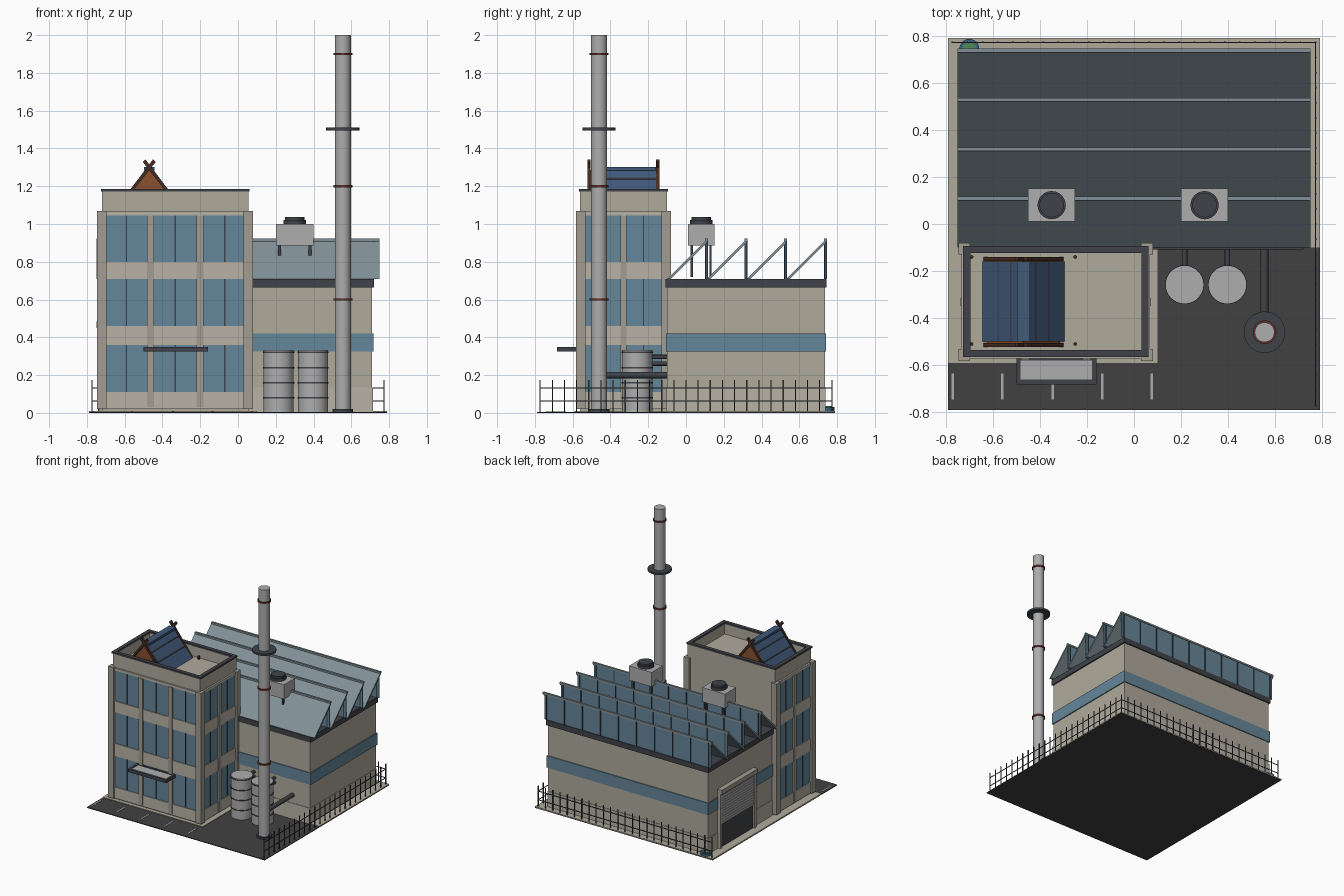
import bpy, bmesh, math
from mathutils import Vector

if "Cube" in bpy.data.objects:
    bpy.data.objects.remove(bpy.data.objects["Cube"])


def mat(name, r, g, b):
    m = bpy.data.materials.new(name)
    m.diffuse_color = (r, g, b, 1)
    m.use_nodes = True
    m.node_tree.nodes["Principled BSDF"].inputs["Base Color"].default_value = m.diffuse_color
    return m


WALL = mat("wall_tan", .43, .40, .33)
TRIM = mat("trim_tan", .48, .45, .38)
COL = mat("column_grey", .36, .34, .29)
GLASS = mat("window_blue", .13, .24, .32)
DARK = mat("dark_metal", .05, .055, .065)
ASPH = mat("asphalt", .055, .053, .055)
PANEL = mat("roof_panel", .22, .28, .31)
NAVY = mat("navy_tile", .05, .10, .19)
WOOD = mat("dark_wood", .06, .025, .015)
RUST = mat("gable_orange", .25, .08, .03)
RED = mat("red_band", .13, .03, .025)
METAL = mat("light_metal", .42, .42, .42)
GREEN = mat("green", .08, .25, .10)
TEAL = mat("teal", .04, .12, .20)


def finish(name, bm, m, smooth=False):
    bmesh.ops.recalc_face_normals(bm, faces=bm.faces)
    me = bpy.data.meshes.new(name)
    bm.to_mesh(me)
    bm.free()
    me.materials.append(m)
    ob = bpy.data.objects.new(name, me)
    bpy.context.collection.objects.link(ob)
    if smooth:
        bpy.context.view_layer.objects.active = ob
        ob.select_set(True)
        bpy.ops.object.shade_smooth_by_angle()
        ob.select_set(False)
    return ob


def boxes(name, m, items):
    """One object from boxes given as (x0, x1, y0, y1, z0, z1)."""
    bm = bmesh.new()
    for x0, x1, y0, y1, z0, z1 in items:
        for v in bmesh.ops.create_cube(bm, size=1)["verts"]:
            v.co = Vector(((x0 + x1) / 2 + v.co.x * (x1 - x0), (y0 + y1) / 2 + v.co.y * (y1 - y0),
                           (z0 + z1) / 2 + v.co.z * (z1 - z0)))
    return finish(name, bm, m)


def rods(name, m, items, n=24):
    """One object from cylinders given as (start, end, radius)."""
    bm = bmesh.new()
    for a, b, r in items:
        a, b = Vector(a), Vector(b)
        mw = Vector((0, 0, 1)).rotation_difference(b - a).to_matrix().to_4x4()
        mw.translation = (a + b) / 2
        bmesh.ops.create_cone(bm, cap_ends=True, segments=n, radius1=r, radius2=r,
                              depth=(b - a).length, matrix=mw)
    return finish(name, bm, m, True)


def prism(name, m, profiles, axis, a, b):
    """Extrude profiles of (u, z) points along axis x or y from a to b."""
    bm = bmesh.new()
    for pts in profiles:
        vs = [bm.verts.new((a, u, z) if axis == "x" else (u, a, z)) for u, z in pts]
        ret = bmesh.ops.extrude_face_region(bm, geom=[bm.faces.new(vs)])
        d = Vector((b - a, 0, 0) if axis == "x" else (0, b - a, 0))
        bmesh.ops.translate(bm, vec=d, verts=[g for g in ret["geom"] if isinstance(g, bmesh.types.BMVert)])
    return finish(name, bm, m)


# ground
boxes("asphalt_ground", ASPH, [(-.79, .79, -.79, .79, 0, .006)])
boxes("pavement", WALL, [(-.79, .1, -.59, .79, .002, .011), (.1, .79, -.1, .79, .002, .011)])
boxes("parking_lines", METAL, [(x - .005, x + .005, -.745, -.635, .004, .008)
                               for x in (-.77, -.56, -.345, -.135, .075)])

# office tower
X0, X1, Y0, Y1 = -.72, .055, -.56, -.1
boxes("tower_body", WALL, [(X0, X1, Y0, Y1, .008, 1.09)])
t = .025
ring = lambda g, w, z0, z1: [(X0 - g, X1 + g, Y0 - g, Y0 + w, z0, z1), (X0 - g, X1 + g, Y1 - w, Y1 + g, z0, z1),
                             (X0 - g, X0 + w, Y0 + w, Y1 - w, z0, z1), (X1 - w, X1 + g, Y0 + w, Y1 - w, z0, z1)]
boxes("tower_parapet", WALL, ring(0, .02, 1.05, 1.172))
boxes("parapet_coping", DARK, ring(.006, .024, 1.172, 1.186))
boxes("corner_pillars", COL, [(x - t, x + t, y - t, y + t, .02, 1.07)
                              for x in (-.722, .055) for y in (-.557, -.105)])
floors = [(.11, .36), (.46, .71), (.80, 1.045)]
boxes("tower_windows", GLASS,
      [(-.70, .035, Y0 - .006, Y0 + .01, a, b) for a, b in floors] +
      [(x - .008, x + .008, -.535, -.13, a, b) for x in (X0, X1) for a, b in floors])
bands = [(.02, .11), (.36, .46), (.71, .80), (1.045, 1.065)]
boxes("tower_spandrels", TRIM,
      [(-.70, .035, Y0 - .012, Y0 + .01, a, b) for a, b in bands] +
      [(x - .013, x + .013, -.535, -.13, a, b) for x in (X0, X1) for a, b in bands])
boxes("facade_columns", COL,
      [(x - .018, x + .018, Y0 - .018, Y0 + .01, .03, 1.045) for x in (-.463, -.201)] +
      [(x - .018, x + .018, -.348, -.314, .03, 1.045) for x in (X0, X1)])
boxes("window_mullions", DARK,
      [(x - .003, x + .003, Y0 - .009, Y0, a, b) for x in (-.59, -.332, -.07) for a, b in floors] +
      [(x - .011, x + .011, y - .003, y + .003, a, b)
       for x in (X0, X1) for y in (-.44, -.225) for a, b in floors])
boxes("entrance_canopy", METAL, [(-.485, -.175, -.665, -.565, .328, .346)])
boxes("canopy_frame", DARK, [(-.5, -.16, -.682, -.662, .325, .35), (-.5, -.16, -.58, -.565, .325, .35),
                             (-.5, -.482, -.662, -.58, .325, .35), (-.178, -.16, -.662, -.58, .325, .35)])

# rooftop gable with crossed finials
cx = -.47
prism("gable_walls", RUST, [[(cx - .155, 1.09), (cx + .155, 1.09), (cx, 1.285)]], "y", -.505, -.155)
prism("gable_roof", NAVY, [[(cx, 1.302), (cx + s * .175, 1.092), (cx + s * .158, 1.09), (cx, 1.28)]
                           for s in (-1, 1)], "y", -.50, -.16)
prism("gable_seams", DARK, [[(cx + s * u, 1.305 - 1.2 * u), (cx + s * (u + .006), 1.305 - 1.2 * (u + .006)),
                             (cx + s * (u + .006), 1.29 - 1.2 * u), (cx + s * u, 1.29 - 1.2 * u)]
                            for s in (-1, 1) for u in (.05, .105)], "y", -.50, -.16)
for i, y in enumerate((-.522, -.158)):
    prism(f"crossed_rafters_{i}", WOOD,
          [[(cx - s * .172, 1.088), (cx - s * .158, 1.085), (cx + s * .034, 1.328), (cx + s * .02, 1.342)]
           for s in (-1, 1)], "y", y, y + .017)
boxes("ridge_beam", NAVY, [(cx - .028, cx + .028, -.50, -.16, 1.284, 1.302)])
rods("gable_stubs", WOOD, [((cx + dx, y, 1.085), (cx + dx, y, 1.115), .008)
                           for dx in (-.22, .22) for y in (-.51, -.14)], 8)

# factory hall
boxes("hall_walls", WALL, [(-.71, .71, -.1, .735, .008, .67)])
boxes("hall_plinth", TRIM, [(-.714, .714, -.104, .739, .008, .135)])
boxes("hall_window_band", GLASS, [(-.716, .718, -.106, .742, .325, .42)])
boxes("hall_eaves", DARK, [(-.72, .72, -.108, .745, .665, .708)])

# sawtooth roof: sloping panels, upright glazing
P = .21
starts = [-.1 + P * i for i in range(4)]
prism("sawtooth_panels", PANEL, [[(y, .708), (y + P, .918), (y + P, .90), (y + .018, .708)] for y in starts],
      "x", -.75, .75)
boxes("sawtooth_glass", GLASS, [(-.74, .74, y + P - .008, y + P, .708, .912) for y in starts])
boxes("sawtooth_mullions", DARK, [(x - .004, x + .004, y + P - .01, y + P + .006, .708, .91)
                                  for y in starts for x in [-.72 + .16 * i for i in range(10)]])
boxes("ridge_caps", PANEL, [(-.75, .75, y + P - .01, y + P + .006, .908, .922) for y in starts])

# roller door on the left wall
boxes("door_opening", DARK, [(-.722, -.70, .18, .59, .01, .45)])
boxes("door_frame", WALL, [(-.735, -.70, .155, .18, .01, .45), (-.735, -.70, .59, .615, .01, .45)])
boxes("door_roll_box", COL, [(-.75, -.70, .155, .615, .45, .485)])
boxes("door_shutter_slats", METAL, [(-.732, -.715, .18, .59, z, z + .018)
                                    for z in [.20 + .021 * i for i in range(12)]])

# rooftop ventilation units
for n, x in (("left", -.35), ("right", .3)):
    boxes(f"vent_box_{n}", METAL, [(x - .1, x + .1, .01, .15, .885, 1.0)])
    boxes(f"vent_supports_{n}", DARK, [(x + d - .008, x + d + .008, y - .006, y + .006, .72, .89)
                                       for d in (-.08, .08) for y in (.03, .13)])
    rods(f"vent_fan_{n}", DARK, [((x, .08, 1.0), (x, .08, 1.022), .06), ((x, .08, 1.02), (x, .08, 1.036), .052)])

# chimney
cx, cy = .555, -.46
rods("chimney_base", DARK, [((cx, cy, .006), (cx, cy, .02), .055)])
rods("chimney", METAL, [((cx, cy, .006), (cx, cy, 2), .042)], 32)
rods("chimney_platform", DARK, [((cx, cy, 1.494), (cx, cy, 1.51), .088)], 32)
rods("chimney_bands", RED, [((cx, cy, z - .006), (cx, cy, z + .006), .05) for z in (.6, 1.2, 1.9)])
rods("chimney_duct", DARK, [((cx, cy, .2), (cx, -.1, .2), .017)], 16)

# storage tanks
for n, x in (("left", .215), ("right", .397)):
    rods(f"tank_{n}", METAL, [((x, -.258, .006), (x, -.258, .332), .08)], 32)
    rods(f"tank_bands_{n}", DARK, [((x, -.258, z - .004), (x, -.258, z + .004), .083) for z in (.08, .16, .24, .322)], 32)
    rods(f"tank_pipes_{n}", DARK, [((x, -.19, z), (x, -.1, z), .012) for z in (.26, .297)], 12)

# fence along the back and right edges
E, k = .772, 25
ps = [-E + 2 * E * i / (k - 1) for i in range(k)]
h = .003
boxes("fence_posts", DARK, [(p - h, p + h, E - h, E + h, .005, .175) for p in ps] +
      [(E - h, E + h, p - h, p + h, .005, .175) for p in ps[:-1]])
boxes("fence_rails", DARK, [(-E, E, E - .002, E + .002, z, z + .005) for z in (.06, .13)] +
      [(E - .002, E + .002, -E, E, z, z + .005) for z in (.06, .13)])

# small planter at the back left corner
rods("planter_tub", TEAL, [((-.7, .745, .01), (-.7, .745, .03), .042)])
rods("planter_top", GREEN, [((-.7, .745, .03), (-.7, .745, .036), .03)])
